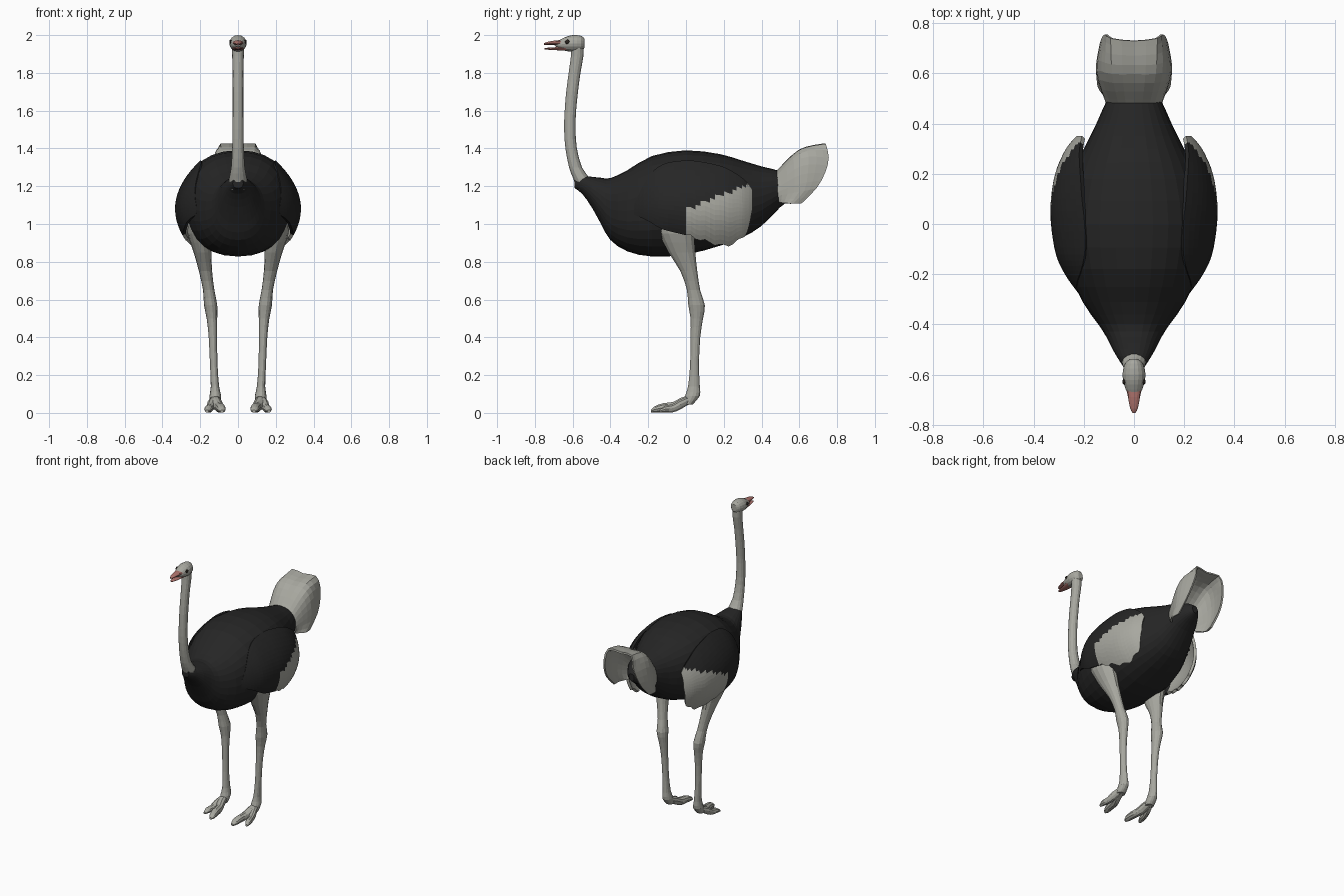
import bpy, bmesh, math
from mathutils import Vector


def material(name, rgb):
    m = bpy.data.materials.new(name)
    m.diffuse_color = (*rgb, 1)
    return m


BLACK = material("black_feather", (0.019, 0.019, 0.019))
GREY = material("pale_grey", (0.39, 0.39, 0.35))
PINK = material("beak_pink", (0.42, 0.17, 0.15))
DARK = material("eye_dark", (0.02, 0.015, 0.012))


def smooth(rows, k):
    """Catmull-Rom interpolation of station rows, k steps per span."""
    out = []
    for i in range(len(rows) - 1):
        a, b = rows[max(i - 1, 0)], rows[i]
        c, d = rows[i + 1], rows[min(i + 2, len(rows) - 1)]
        for j in range(k):
            t = j / k
            out.append([0.5 * (2 * q + (r - p) * t + (2 * p - 5 * q + 4 * r - s) * t * t
                               + (3 * q - p - 3 * r + s) * t ** 3)
                        for p, q, r, s in zip(a, b, c, d)])
    return out + [list(rows[-1])]


def skin(name, rows, mats, closed=True, rule=None):
    """Bridge rows of points into a surface; closed rows become capped tubes."""
    bm = bmesh.new()
    grid = [[bm.verts.new(p) for p in row] for row in rows]
    n = len(grid[0])
    for a, b in zip(grid, grid[1:]):
        for i in range(n if closed else n - 1):
            j = (i + 1) % n
            bm.faces.new((a[i], a[j], b[j], b[i]))
    if closed:
        bm.faces.new(grid[0])
        bm.faces.new(grid[-1])
    bmesh.ops.recalc_face_normals(bm, faces=bm.faces)
    if rule:
        for f in bm.faces:
            f.material_index = rule(f.calc_center_median())
    me = bpy.data.meshes.new(name)
    bm.to_mesh(me)
    bm.free()
    for m in mats:
        me.materials.append(m)
    ob = bpy.data.objects.new(name, me)
    bpy.context.collection.objects.link(ob)
    return ob


def ring(c, u, v, n, power=2.0):
    """Superellipse ring around c with half-axes u and v."""
    pts = []
    for i in range(n):
        a = 2 * math.pi * i / n
        co, si = math.cos(a), math.sin(a)
        e = 2 / power
        pts.append(Vector(c) + Vector(u) * math.copysign(abs(co) ** e, co)
                   + Vector(v) * math.copysign(abs(si) ** e, si))
    return pts


def along_y(name, rows, mat, n, k=2, power=2.0):
    """Tube from rows (y, x, z, rx, rz)."""
    return skin(name, [ring((x, y, z), (rx, 0, 0), (0, 0, rz), n, power)
                       for y, x, z, rx, rz in smooth(rows, k)], [mat])


def along_z(name, rows, mat, n, k=2):
    """Tube from rows (z, x, y, rx, ry)."""
    return skin(name, [ring((x, y, z), (rx, 0, 0), (0, ry, 0), n)
                       for z, x, y, rx, ry in smooth(rows, k)], [mat])


def thicken(ob, t):
    m = ob.modifiers.new("thickness", 'SOLIDIFY')
    m.thickness = t
    m.offset = 0


# Body: (y, top z, bottom z, half width)
body = [(-.59, 1.24, 1.19, .028), (-.55, 1.255, 1.16, .055), (-.50, 1.25, 1.09, .085),
        (-.45, 1.245, 1.00, .11), (-.40, 1.243, .915, .142), (-.31, 1.285, .855, .205),
        (-.18, 1.36, .828, .26), (0, 1.39, .838, .288), (.18, 1.37, .885, .255),
        (.30, 1.335, .93, .20), (.40, 1.305, .99, .15), (.50, 1.28, 1.09, .105),
        (.57, 1.25, 1.14, .06), (.61, 1.22, 1.17, .02)]
along_y("body", [(y, 0, (t + b) / 2, w, (t - b) / 2) for y, t, b, w in body], BLACK, 28, 2, 2.25)

# Neck
along_z("neck", [(1.18, 0, -.53, .05, .045), (1.24, 0, -.553, .047, .045), (1.30, 0, -.585, .036, .035),
                 (1.40, 0, -.608, .031, .031), (1.50, 0, -.615, .029, .031), (1.60, 0, -.612, .028, .031),
                 (1.70, 0, -.603, .028, .032), (1.80, 0, -.59, .028, .032), (1.89, 0, -.576, .031, .034),
                 (1.95, 0, -.575, .034, .032)], GREY, 14)

# Head and open beak
along_y("head", [(-.538, 0, 1.957, .016, .025), (-.555, 0, 1.956, .036, .04), (-.60, 0, 1.956, .046, .044),
                 (-.64, 0, 1.953, .039, .036), (-.675, 0, 1.95, .026, .02), (-.69, 0, 1.95, .014, .01)],
        GREY, 16)
along_y("upper_beak", [(-.64, 0, 1.958, .034, .016), (-.69, 0, 1.959, .024, .013),
                       (-.735, 0, 1.956, .015, .008), (-.752, 0, 1.952, .006, .004)], PINK, 12)
along_y("lower_beak", [(-.62, 0, 1.932, .034, .013), (-.69, 0, 1.928, .022, .008),
                       (-.735, 0, 1.928, .014, .005), (-.749, 0, 1.928, .006, .003)], PINK, 12)


# Wing rear and lower part is pale
def wing_rule(c):
    return 1 if c.y > -.01 and c.z < 1.075 + .40 * c.y else 0


# Wing: (y, top z, bottom z, widest x)
wing = [(-.27, 1.10, 1.05, .215), (-.20, 1.24, 1.02, .265), (-.12, 1.31, .975, .302),
        (0, 1.33, .945, .322), (.10, 1.32, .915, .322), (.20, 1.295, .89, .305),
        (.28, 1.25, .92, .272), (.32, 1.215, .97, .245), (.345, 1.18, 1.07, .222)]
# Arch of the tail, from crest to lower edge: start, middle, end points
tail = [((0, .48, 1.275), (0, .60, 1.385), (0, .73, 1.415)),
        ((.06, .48, 1.26), (.085, .60, 1.385), (.09, .74, 1.42)),
        ((.09, .48, 1.23), (.125, .61, 1.345), (.11, .755, 1.35)),
        ((.105, .485, 1.19), (.142, .61, 1.26), (.125, .735, 1.27)),
        ((.108, .49, 1.15), (.145, .60, 1.17), (.135, .69, 1.19)),
        ((.10, .495, 1.115), (.14, .55, 1.108), (.135, .61, 1.11))]
arch = [[(-p[0], p[1], p[2]) for p in r] for r in reversed(tail[1:])] + tail
thicken(skin("tail", [smooth(r, 4) for r in smooth(
    [sum((list(p) for p in r), []) for r in arch], 2) for r in [[r[0:3], r[3:6], r[6:9]]]],
    [GREY], closed=False), .012)

for side, s in (("left", -1), ("right", 1)):
    # Wing shell bulging over the flank, with scalloped lower feathers
    rows = []
    for y, top, bot, wide in smooth(wing, 4):
        bot += .008 * math.sin(y * 75) if y > 0 else 0
        zs = [bot + (top - bot) * i / 16 for i in range(17)]
        rows.append([(s * (wide - 2.1 * (z - 1.08) ** 2), y, z) for z in zs])
    thicken(skin(side + "_wing", rows, [BLACK, GREY], False, wing_rule), .018)

    # Leg from thigh to ankle
    leg = [(1.02, .20, -.065, .07, .11), (.95, .205, -.05, .063, .095), (.85, .188, -.022, .047, .073),
           (.75, .172, .015, .035, .046), (.65, .155, .04, .03, .036), (.57, .145, .056, .035, .045),
           (.50, .138, .057, .028, .034), (.40, .133, .05, .022, .026), (.25, .128, .045, .02, .024),
           (.14, .122, .042, .022, .032), (.09, .12, .034, .031, .04), (.045, .12, .01, .028, .026)]
    along_z(side + "_leg", [(z, s * x, y, a, b) for z, x, y, a, b in leg], GREY, 14)

    # Two toes
    inner = [(.03, .12, .075, .022, .025), (-.03, .113, .05, .03, .03), (-.07, .10, .031, .026, .028),
             (-.12, .093, .027, .026, .026), (-.165, .087, .018, .022, .018), (-.185, .085, .009, .009, .007)]
    outer = [(.02, .125, .07, .02, .022), (-.03, .14, .045, .024, .028), (-.07, .15, .025, .02, .023),
             (-.11, .158, .02, .021, .019), (-.14, .164, .009, .009, .008)]
    for label, toe in (("inner", inner), ("outer", outer)):
        along_y(f"{side}_{label}_toe", [(y, s * x, z, a, b) for y, x, z, a, b in toe], GREY, 10)

    # Eye
    bpy.ops.mesh.primitive_uv_sphere_add(segments=12, ring_count=8, radius=.012,
                                         location=(s * .039, -.628, 1.964))
    eye = bpy.context.object
    eye.name = side + "_eye"
    eye.scale.x = .6
    eye.data.materials.append(DARK)
